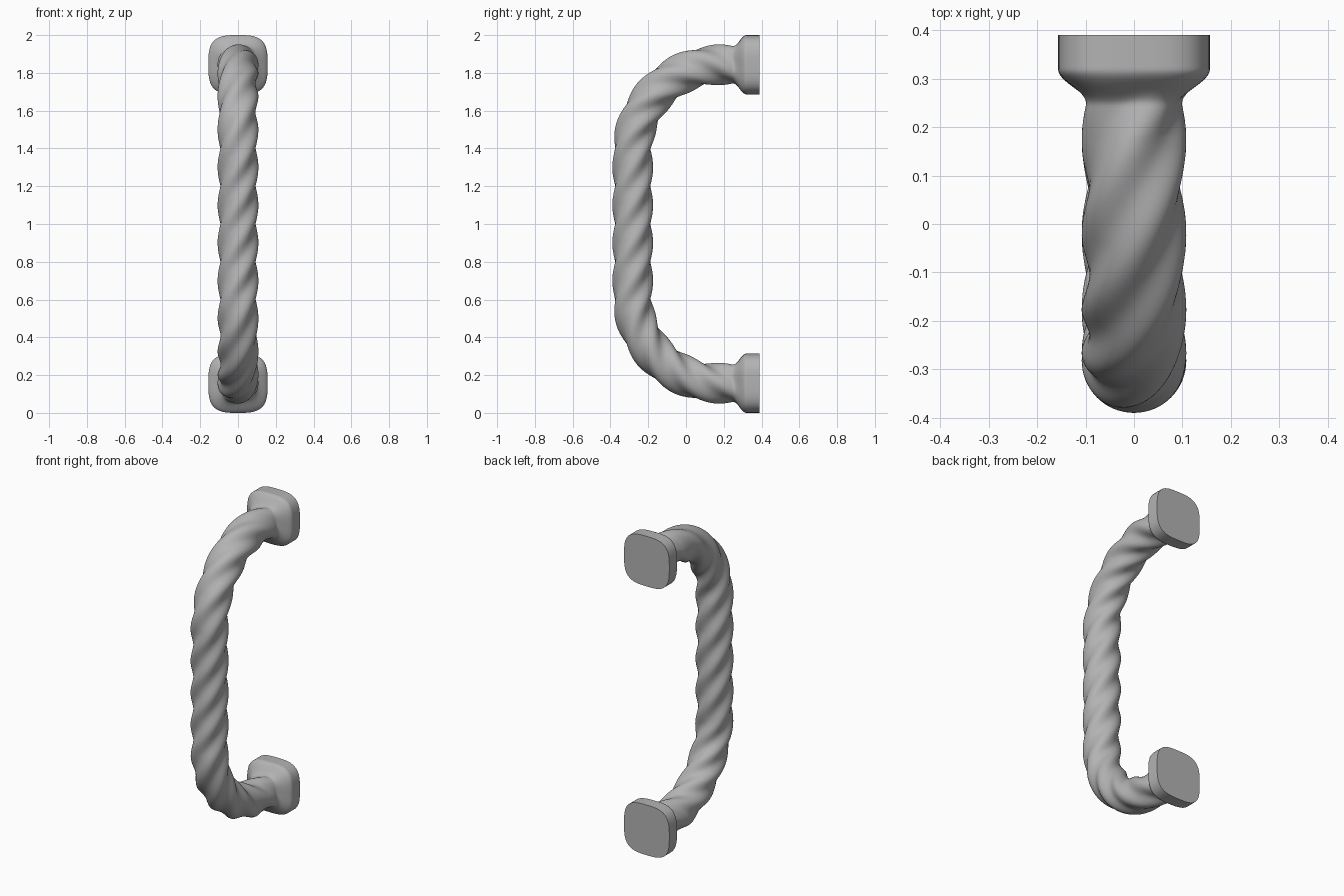
import bpy
import bmesh
from math import pi, sin, cos
from mathutils import Vector

cube = bpy.data.objects.get("Cube")
if cube:
    bpy.data.objects.remove(cube, do_unlink=True)

SIDES = 64
BACK, FRONT = 0.39, -0.282      # wall plane and grip centreline in y
TOP = 1.843                     # centreline height of the upper mount
BEND_Y = 0.18                   # where the bend starts
R = BEND_Y - FRONT              # bend radius
PITCH = 0.8                     # length of one full twist

steel = bpy.data.materials.new("grey_metal")
steel.use_nodes = True
steel.diffuse_color = (0.45, 0.45, 0.45, 1)
steel.node_tree.nodes["Principled BSDF"].inputs["Base Color"].default_value = steel.diffuse_color


def upper_path():
    """Centreline stations (distance, y, z, tangent angle) from mid grip to wall."""
    straight = TOP - R - 1
    arc = R * pi / 2
    stations = []
    for i in range(24):
        d = straight * i / 24
        stations.append((d, FRONT, 1 + d, 0))
    for i in range(48):
        a = pi / 2 * i / 48
        stations.append((straight + R * a, BEND_Y - R * cos(a), TOP - R + R * sin(a), a))
    for i in range(37):
        d = (BACK - BEND_Y) * i / 36
        stations.append((straight + arc + d, BEND_Y + d, TOP, pi / 2))
    return stations


def radius(angle, distance, y):
    """Four-lobed twisted rope that flares into a rounded square mount."""
    phase = pi / 4 + 2 * pi * distance / PITCH
    rope = 0.1 + 0.008 * cos(4 * (angle - phase))
    mount = 0.157 / (abs(cos(angle)) ** 3.3 + abs(sin(angle)) ** 3.3) ** (1 / 3.3)
    t = min(max((y - 0.245) / 0.075, 0), 1)
    w = t * t * (3 - 2 * t)
    return rope + (mount - rope) * w


# full centreline: mirrored lower half, then upper half
upper = upper_path()
lower = [(-d, y, 2 - z, -a) for d, y, z, a in reversed(upper[1:])]

# sweep the section along the centreline
bm = bmesh.new()
rings = []
for d, y, z, a in lower + upper:
    centre = Vector((0, y, z))
    across = Vector((1, 0, 0))
    tangent = Vector((0, sin(a), cos(a)))
    inward = tangent.cross(across)
    ring = []
    for k in range(SIDES):
        t = 2 * pi * k / SIDES
        ring.append(bm.verts.new(centre + radius(t, d, y) * (across * cos(t) + inward * sin(t))))
    rings.append(ring)
for p, q in zip(rings, rings[1:]):
    for k in range(SIDES):
        n = (k + 1) % SIDES
        bm.faces.new((p[k], p[n], q[n], q[k]))

# flat wall faces of the mounts
bm.faces.new(rings[0][::-1])
bm.faces.new(rings[-1])
bmesh.ops.recalc_face_normals(bm, faces=bm.faces)

mesh = bpy.data.meshes.new("twisted_handle")
bm.to_mesh(mesh)
bm.free()
mesh.materials.append(steel)
handle = bpy.data.objects.new("twisted_handle", mesh)
bpy.context.collection.objects.link(handle)

bpy.context.view_layer.objects.active = handle
handle.select_set(True)
bpy.ops.object.shade_smooth_by_angle(angle=pi / 5)
